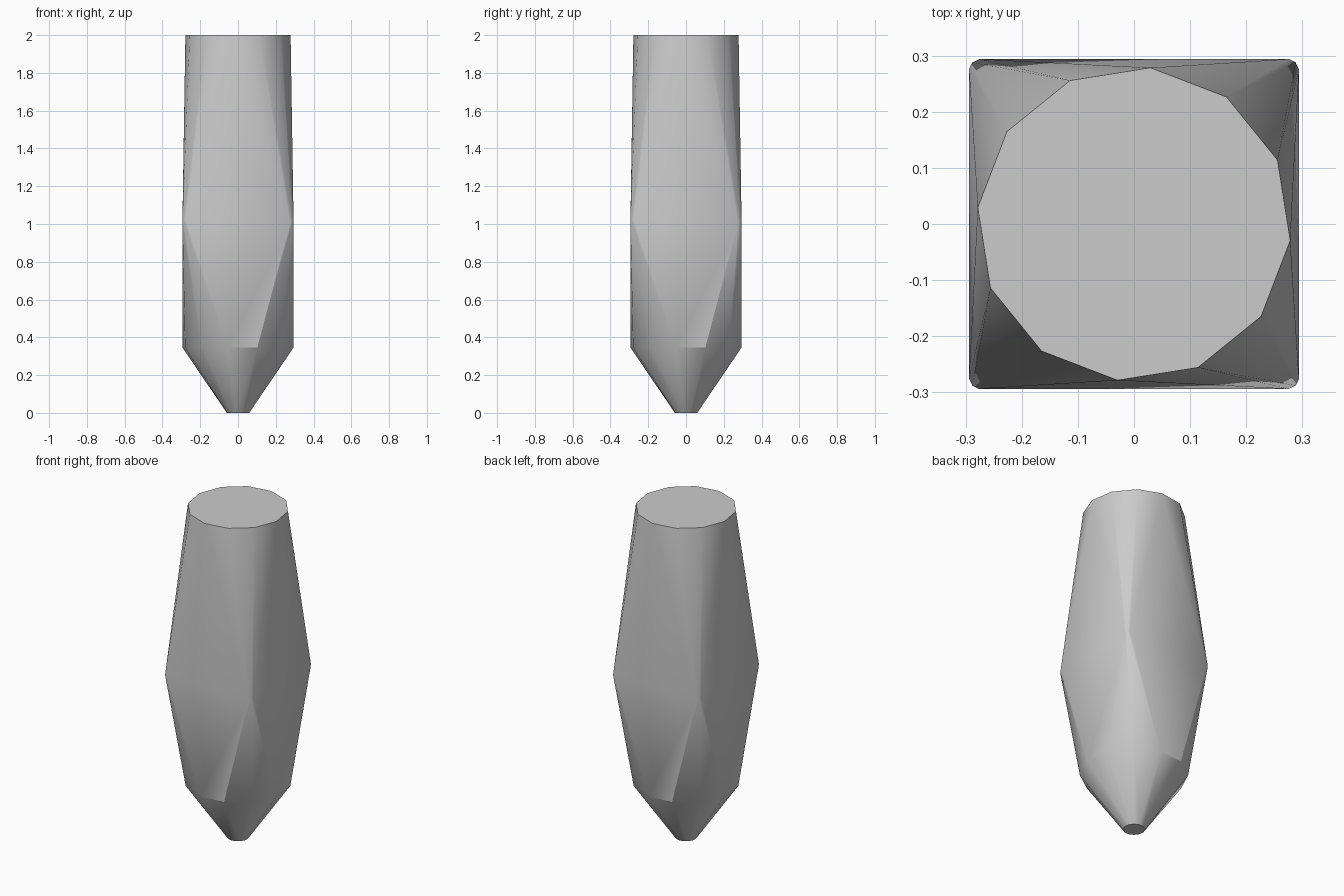
import bpy
import bmesh
from math import radians, cos, sin
from mathutils import Matrix, Vector

cube = bpy.data.objects.get("Cube")
if cube:
    bpy.data.objects.remove(cube, do_unlink=True)

# Single plain grey material
grey = bpy.data.materials.new("plain grey")
grey.use_nodes = True
colour = (0.6, 0.6, 0.6, 1)
grey.diffuse_color = colour
grey.node_tree.nodes["Principled BSDF"].inputs["Base Color"].default_value = colour


def ring(radius, z, turn, sides=12):
    """Regular polygon at height z, turned by an angle in degrees."""
    angles = [radians(turn + 360 * i / sides) for i in range(sides)]
    return [Vector((radius * cos(a), radius * sin(a), z)) for a in angles]


def rounded_square(corner):
    """Repeat the points of one corner around the four quarters."""
    return [Matrix.Rotation(radians(90 * q), 3, "Z") @ Vector(p)
            for q in range(4) for p in corner]


def loft_hull(name, points):
    """Stretch a skin around the cross-sections."""
    bm = bmesh.new()
    for p in points:
        bm.verts.new(p)
    bmesh.ops.convex_hull(bm, input=bm.verts)
    # Merge the flat end caps into single polygons
    bmesh.ops.dissolve_limit(bm, angle_limit=radians(0.1),
                             verts=bm.verts, edges=bm.edges)
    bmesh.ops.recalc_face_normals(bm, faces=bm.faces)
    mesh = bpy.data.meshes.new(name)
    bm.to_mesh(mesh)
    bm.free()
    mesh.materials.append(grey)
    obj = bpy.data.objects.new(name, mesh)
    bpy.context.collection.objects.link(obj)
    return obj


# Round top, square waist with softened corners, round shoulder, blunt tip
top = ring(0.28, 2.0, -6)
waist = rounded_square([(0.275, -0.294, 1.0),
                        (0.288, -0.288, 1.015),
                        (0.294, -0.276, 1.03)])
shoulder = ring(0.298, 0.345, -10)
tip = ring(0.06, 0.0, -10)
body = loft_hull("tapered_body", top + waist + shoulder + tip)

bpy.ops.object.select_all(action="DESELECT")
body.select_set(True)
bpy.context.view_layer.objects.active = body
bpy.ops.object.shade_smooth_by_angle(angle=radians(30))
